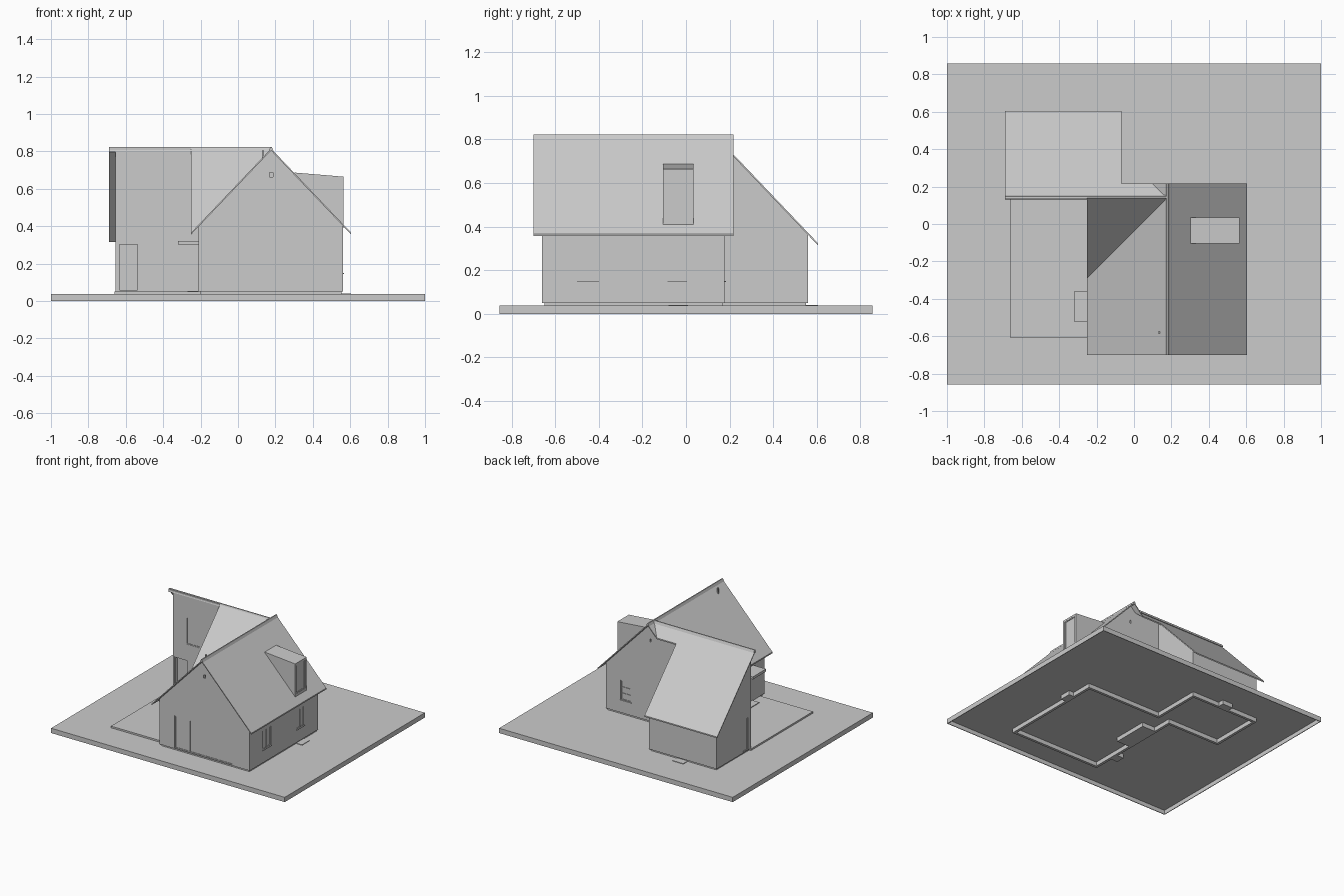
import bpy, bmesh
from mathutils import Vector

cube = bpy.data.objects.get("Cube")
if cube:
    bpy.data.objects.remove(cube, do_unlink=True)

mat = bpy.data.materials.new("plain grey")
mat.use_nodes = True
GREY = (0.6, 0.6, 0.6, 1)
mat.diffuse_color = GREY
mat.node_tree.nodes["Principled BSDF"].inputs["Base Color"].default_value = GREY


def extruded(name, points, offset):
    """Closed solid: a flat polygon swept along an offset vector."""
    bm = bmesh.new()
    face = bm.faces.new([bm.verts.new(p) for p in points])
    top = bmesh.ops.extrude_face_region(bm, geom=[face])["geom"]
    verts = [v for v in top if isinstance(v, bmesh.types.BMVert)]
    bmesh.ops.translate(bm, verts=verts, vec=Vector(offset))
    bmesh.ops.recalc_face_normals(bm, faces=bm.faces)
    mesh = bpy.data.meshes.new(name)
    bm.to_mesh(mesh)
    bm.free()
    mesh.materials.append(mat)
    obj = bpy.data.objects.new(name, mesh)
    bpy.context.collection.objects.link(obj)
    return obj


def prism(name, profile, axis, a, b):
    """Profile in the two other axes, swept from a to b along one axis."""
    pts = []
    for p in profile:
        q = list(p)
        q.insert(axis, a)
        pts.append(q)
    offset = [0, 0, 0]
    offset[axis] = b - a
    return extruded(name, pts, offset)


def box(name, x, y, z):
    return prism(name, [(x[0], y[0]), (x[1], y[0]), (x[1], y[1]), (x[0], y[1])], 2, *z)


def cut(target, cutter):
    """Subtract a cutter for good, then drop it."""
    cutter.hide_render = True
    mod = target.modifiers.new("cut", "BOOLEAN")
    mod.operation, mod.solver, mod.object = "DIFFERENCE", "EXACT", cutter
    graph = bpy.context.evaluated_depsgraph_get()
    mesh = bpy.data.meshes.new_from_object(target.evaluated_get(graph))
    target.modifiers.clear()
    target.data = mesh
    bpy.data.objects.remove(cutter, do_unlink=True)


def window(name, target, axis, wall, out, u, z, depth=0.006, panes=2, rails=0, sill=False):
    """Recess in a wall facing out (+1/-1) along axis, with bars and a sill."""
    def part(label, uu, zz, d0, d1):
        d = sorted((wall + out * d0, wall + out * d1))
        return box(label, d, uu, zz) if axis == 0 else box(label, uu, d, zz)
    cut(target, part(name + "_cutter", u, z, -depth, 0.02))
    bar = 0.006
    for i in range(panes + 1):
        c = u[0] + bar / 2 + (u[1] - u[0] - bar) * i / panes
        part(name + "_upright", (c - bar / 2, c + bar / 2), z, -depth, -0.002)
    for i in range(rails + 2):
        c = z[0] + bar / 2 + (z[1] - z[0] - bar) * i / (rails + 1)
        part(name + "_rail", u, (c - bar / 2, c + bar / 2), -depth, -0.002)
    if sill:
        part(name + "_sill", (u[0] - 0.003, u[1] + 0.003), (z[0] - 0.005, z[0]), -depth, 0.006)


# Main dimensions
PITCH, PEAK = 1.05, 0.815
RX, RY = 0.177, 0.138          # ridge positions of the main house and the wing
THICK = 0.01
BASE = 0.05
LEFT, RIGHT, FRONT, BACK = -0.21, 0.562, -0.66, 0.177
WING_FRONT, WING_BACK, WING_LEFT = 0.14, 0.56, -0.655
ROOF_FRONT, ROOF_BACK = -0.7, 0.217


def main_z(x, y=0):
    return PEAK - PITCH * abs(x - RX)


def wing_z(x, y):
    return PEAK - PITCH * abs(y - RY)


# Ground: a shallow tray, open underneath
GX, GY, GROUND, RIM = 1, 0.857, 0.037, 0.005
ground = box("ground", (-GX, GX), (-GY, GY), (0, GROUND))
cut(ground, box("tray_cutter", (RIM - GX, GX - RIM), (RIM - GY, GY - RIM), (-0.02, GROUND - RIM)))

# Foundation walls, light wells and cellar stair pit hanging below the ground
outline = [(0.553, -0.65), (0.553, 0.168), (-0.085, 0.168), (-0.085, 0.55),
           (-0.645, 0.55), (-0.645, 0.145), (-0.2, 0.145), (-0.2, -0.65)]
W = 0.01
for p, q in zip(outline, outline[1:] + outline[:1]):
    xs, ys = sorted((p[0], q[0])), sorted((p[1], q[1]))
    box("foundation_wall", (xs[0] - W, xs[1] + W), (ys[0] - W, ys[1] + W), (0, 0.036))
box("side_light_well", (0.55, 0.605), (-0.08, 0.01), (0, 0.041))
box("back_light_well", (-0.4, -0.31), (0.54, 0.605), (0, 0.041))
box("door_footing", (-0.265, -0.2), (-0.5, -0.43), (0, 0.036))
box("stair_pit", (-0.19, -0.08), (-0.28, 0), (0, 0.036))

# Plinth, terrace and door step
extruded("plinth", [(x, y, 0.034) for x, y in outline], (0, 0, 0.02))
box("terrace", (-0.66, -0.2), (-0.61, 0.15), (0.034, 0.05))
box("door_step", (-0.27, -0.2), (-0.51, -0.37), (0.034, 0.055))

# Walls
drop = THICK * 0.6
main = prism("main_walls", [(LEFT, BASE), (RIGHT, BASE), (RIGHT, main_z(RIGHT) - drop),
                            (RX, PEAK - drop), (LEFT, main_z(LEFT) - drop)], 1, FRONT, BACK)
wing = prism("wing_walls", [(WING_FRONT, BASE), (WING_BACK, BASE),
                            (WING_BACK, wing_z(0, WING_BACK) - drop),
                            (WING_FRONT, wing_z(0, WING_FRONT) - drop)], 0, WING_LEFT, -0.075)
prism("cross_gable_walls", [(-0.245, wing_z(0, -0.245) - drop), (RY, PEAK - drop),
                            (BACK, wing_z(0, BACK) - drop), (BACK, 0.35), (-0.245, 0.35)],
      0, LEFT, RX)


# Roof slopes
def slope(name, height, plan):
    extruded(name, [(x, y, height(x, y)) for x, y in plan], (0, 0, -THICK))


valley_x = RX - (ROOF_BACK - RY)
eave_y = RY - (RX + 0.25)
slope("main_roof_left_slope", main_z, [(-0.25, ROOF_FRONT), (RX, ROOF_FRONT), (RX, ROOF_BACK),
                                       (valley_x, ROOF_BACK), (RX, RY), (-0.25, eave_y)])
slope("main_roof_right_slope", main_z, [(RX, ROOF_FRONT), (0.604, ROOF_FRONT),
                                        (0.604, ROOF_BACK), (RX, ROOF_BACK)])
slope("cross_roof_front_slope", wing_z, [(-0.25, RY), (-0.25, eave_y), (RX, RY)])
slope("wing_roof_back_slope", wing_z, [(-0.69, RY), (RX, RY), (valley_x, ROOF_BACK),
                                       (-0.068, ROOF_BACK), (-0.068, 0.605), (-0.69, 0.605)])


# Folded ridge caps
def ridge_cap(name, axis, centre, start, end):
    top = PEAK + 0.008
    prism(name, [(centre - 0.012, top - 0.02), (centre - 0.004, top), (centre + 0.004, top),
                 (centre + 0.012, top - 0.02)], axis, start, end)


ridge_cap("main_ridge_cap", 1, RX, ROOF_FRONT, ROOF_BACK)
ridge_cap("wing_ridge_cap", 0, RY + 0.006, -0.69, RX)
box("wing_ridge_fascia", (-0.69, -0.25), (RY - 0.004, RY + 0.004), (0.798, PEAK + 0.005))

# Dormer on the right slope
FACE = 0.563
dormer = prism("dormer", [(0.302, 0.687), (FACE, 0.665), (FACE, 0.39), (0.302, 0.6)], 1, -0.105, 0.035)
window("dormer_window", dormer, 0, FACE, 1, (-0.09, 0.02), (0.43, 0.65), panes=1)

# Windows and doors
window("front_glazing", main, 1, FRONT, -1, (-0.08, 0.42), (0.055, 0.305), panes=4)
window("right_front_window", main, 0, RIGHT, 1, (-0.5, -0.4), (0.15, 0.3), sill=True)
window("right_back_window", main, 0, RIGHT, 1, (-0.085, 0.005), (0.15, 0.3), sill=True)
window("back_window", main, 1, BACK, 1, (0.345, 0.435), (0.15, 0.3), rails=2, panes=1, sill=True)
window("entrance_door", main, 0, LEFT, -1, (-0.49, -0.39), (0.055, 0.28), depth=0.02, panes=1)
window("wing_upper_window", wing, 1, WING_FRONT, -1, (-0.54, -0.42), (0.43, 0.64))
window("wing_door", wing, 1, WING_FRONT, -1, (-0.64, -0.53), (0.052, 0.308), depth=0.025, panes=1)
window("wing_side_glazing", wing, 0, WING_LEFT, -1, (0.18, 0.25), (0.055, 0.305), panes=1)

# Gable vents, canopy and roof pipe
for y in (FRONT, BACK):
    cut(main, box("vent_cutter", (RX - 0.009, RX + 0.009), (y - 0.025, y + 0.025), (0.663, 0.688)))
box("entrance_canopy", (-0.32, -0.2), (-0.522, -0.36), (0.302, 0.322))
box("roof_pipe", (0.127, 0.138), (-0.586, -0.575), (0.74, 0.805))
